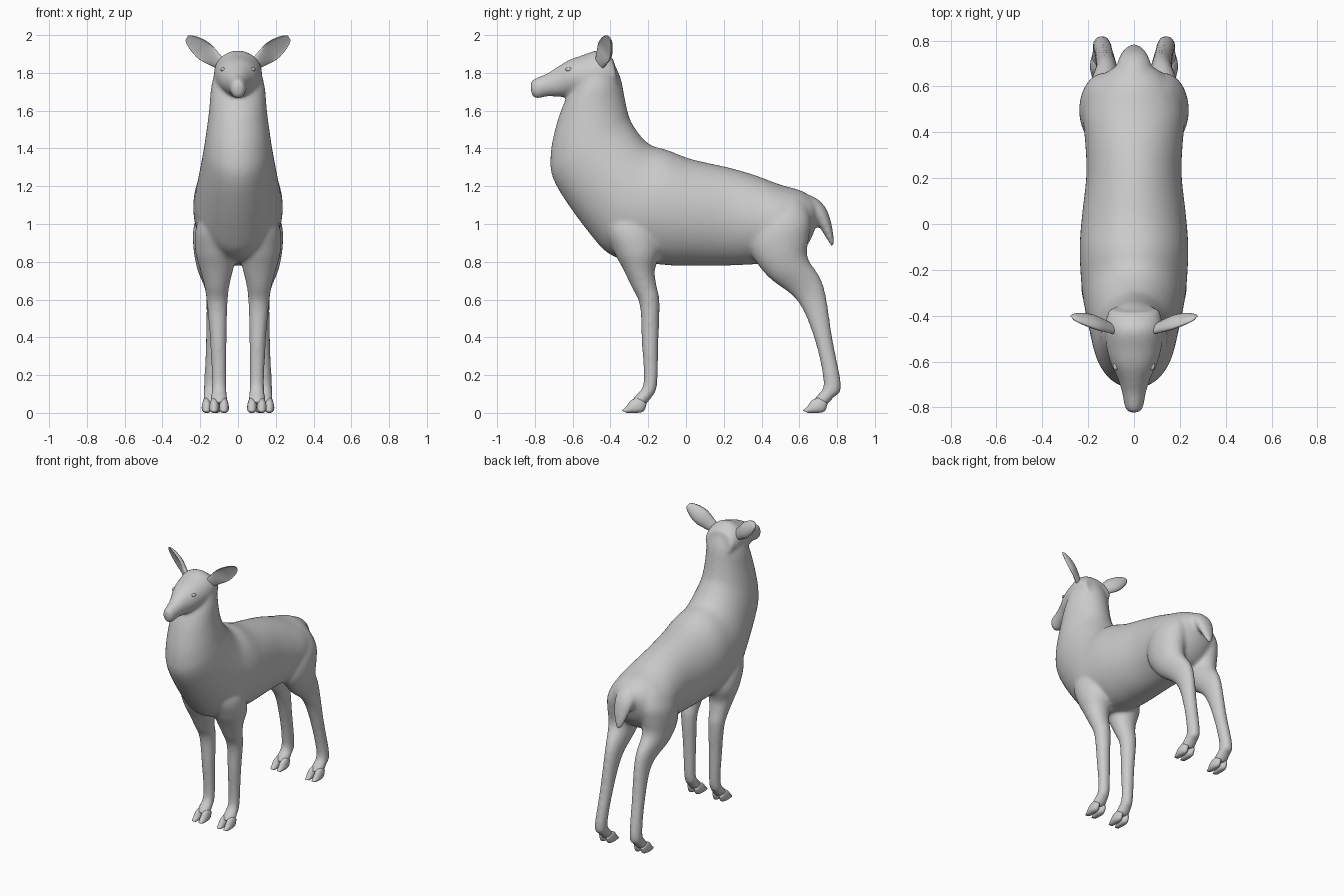
import bpy, bmesh, math
from mathutils import Vector

grey = bpy.data.materials.new("plain grey")
grey.diffuse_color = (0.6, 0.6, 0.6, 1)


def spline(rows, steps):
    """Catmull-Rom interpolation of section rows."""
    out = []
    n = len(rows)
    for i in range(n - 1):
        a, b, c, d = rows[max(i - 1, 0)], rows[i], rows[i + 1], rows[min(i + 2, n - 1)]
        for k in range(steps):
            t = k / steps
            out.append([0.5 * (2 * q + (r - p) * t + (2 * p - 5 * q + 4 * r - s) * t * t
                               + (3 * q - p - 3 * r + s) * t ** 3) for p, q, r, s in zip(a, b, c, d)])
    out.append(list(rows[-1]))
    return out


def skin(bm, rings):
    """Closed tube through rings of points."""
    vs = [[bm.verts.new(p) for p in r] for r in rings]
    n = len(vs[0])
    for a, b in zip(vs, vs[1:]):
        for i in range(n):
            bm.faces.new((a[i], a[(i + 1) % n], b[(i + 1) % n], b[i]))
    for r in (vs[0], vs[-1]):
        bm.faces.new(r)


def loft(bm, rows, side=1, dx=0, dy=0, steps=5, n=56):
    """Rows: y,z of one outline point, y,z of the opposite one, centre x, half width."""
    rings = []
    for y1, z1, y2, z2, cx, w in spline(rows, steps):
        ring = []
        for i in range(n):
            a = 2 * math.pi * i / n
            c, s = math.cos(a), math.sin(a)
            ring.append((side * (cx + dx + w * s), (y1 + y2) / 2 + (y1 - y2) / 2 * c + dy,
                         (z1 + z2) / 2 + (z1 - z2) / 2 * c))
        rings.append(ring)
    skin(bm, rings)


def finish(bm, name):
    bmesh.ops.recalc_face_normals(bm, faces=bm.faces)
    me = bpy.data.meshes.new(name)
    bm.to_mesh(me)
    bm.free()
    me.materials.append(grey)
    for p in me.polygons:
        p.use_smooth = True
    ob = bpy.data.objects.new(name, me)
    bpy.context.collection.objects.link(ob)
    return ob


# torso and neck: back point, belly or throat point, centre, half width
torso = [(.705, 1.115, .685, .98, 0, .06), (.665, 1.145, .65, .90, 0, .125),
         (.60, 1.18, .575, .82, 0, .188), (.50, 1.208, .47, .795, 0, .222),
         (.36, 1.26, .33, .785, 0, .212), (.22, 1.30, .20, .78, 0, .208),
         (.03, 1.343, .02, .78, 0, .228), (-.10, 1.392, -.13, .785, 0, .237),
         (-.18, 1.415, -.375, .825, 0, .228), (-.235, 1.46, -.51, .95, 0, .212),
         (-.29, 1.54, -.69, 1.21, 0, .183), (-.31, 1.60, -.717, 1.36, 0, .168),
         (-.325, 1.67, -.685, 1.53, 0, .153), (-.345, 1.77, -.635, 1.665, 0, .143),
         (-.385, 1.86, -.60, 1.72, 0, .125)]
# head from nose to skull
head = [(-.825, 1.752, -.82, 1.69, 0, .025), (-.803, 1.77, -.795, 1.662, 0, .04),
        (-.74, 1.795, -.735, 1.675, 0, .052), (-.68, 1.832, -.67, 1.672, 0, .071),
        (-.62, 1.868, -.61, 1.675, 0, .099), (-.55, 1.893, -.53, 1.67, 0, .12),
        (-.46, 1.919, -.43, 1.68, 0, .127), (-.385, 1.875, -.355, 1.72, 0, .108)]
tail = [(.60, 1.17, .60, 1.08, 0, .07), (.69, 1.137, .655, 1.02, 0, .075),
        (.747, 1.073, .69, 1.005, 0, .068), (.777, .97, .718, .965, 0, .05),
        (.785, .885, .77, .88, 0, .02)]
hind_leg = [(.45, 1.16, .58, 1.16, .08, .05), (.38, 1.08, .635, 1.10, .10, .09),
            (.345, .98, .66, 1.01, .125, .108), (.345, .85, .65, .92, .135, .102),
            (.435, .72, .645, .82, .135, .082), (.59, .592, .728, .675, .12, .05),
            (.68, .39, .776, .39, .128, .042), (.728, .16, .822, .14, .14, .04),
            (.692, .09, .785, .085, .14, .044), (.665, .055, .745, .04, .14, .046)]
front_leg = [(-.36, 1.15, -.20, 1.15, .08, .06), (-.43, 1.0, -.15, .98, .11, .11),
             (-.385, .86, -.135, .86, .115, .112), (-.335, .765, -.165, .755, .113, .088),
             (-.29, .67, -.155, .67, .112, .066), (-.245, .57, -.14, .59, .11, .055),
             (-.235, .38, -.145, .38, .104, .044), (-.225, .16, -.153, .145, .10, .039),
             (-.27, .09, -.18, .085, .10, .044), (-.295, .055, -.215, .04, .10, .046)]

# body: all parts fused into one smooth skin
bm = bmesh.new()
for rows in (torso, head, tail):
    loft(bm, rows)
for side in (1, -1):
    loft(bm, hind_leg, side)
    loft(bm, front_leg, side)
body = finish(bm, "body")
m = body.modifiers.new("fuse", 'REMESH')
m.mode = 'VOXEL'
m.voxel_size = 0.011
m.use_smooth_shade = True
m = body.modifiers.new("soften", 'SMOOTH')
m.factor = 0.5
m.iterations = 12

# cloven hooves: two splayed toes on each foot
toe = [(.70, .08, .75, .05, 0, .018), (.665, .065, .735, .01, 0, .025),
       (.645, .038, .70, 0, 0, .025), (.618, .012, .645, 0, 0, .014)]
for name, cx, dy in (("hind_hooves", .14, 0), ("front_hooves", .10, -.958)):
    bm = bmesh.new()
    for side in (1, -1):
        for off in (-.026, .026):
            loft(bm, toe, side, cx + off, dy, 3, 16)
    for v in bm.verts:
        v.co.z = max(v.co.z, 0)
    finish(bm, name)

# ears: cupped leaves, position along axis against half width
bm = bmesh.new()
base, tip = Vector((.09, -.46, 1.845)), Vector((.272, -.41, 1.985))
axis = (tip - base).normalized()
across = Vector((-.42, -.48, .68))
across = (across - axis * across.dot(axis)).normalized()
face = axis.cross(across)
for side in (1, -1):
    rings = []
    for t, w in spline([(0, .034), (.25, .048), (.5, .058), (.75, .048), (.93, .03), (1, .015)], 3):
        ring = []
        for i in range(20):
            a = 2 * math.pi * i / 20
            s, c = math.sin(a), math.cos(a)
            depth = w * (.62 * s if s < 0 else s * (.45 - .55 * min(t * 2, 1)))
            p = base.lerp(tip, t) + across * w * c + face * depth
            ring.append((side * p.x, p.y, p.z))
        rings.append(ring)
    skin(bm, rings)
finish(bm, "ears")

# eyes, sunk into the head
bm = bmesh.new()
for side in (1, -1):
    r = bmesh.ops.create_uvsphere(bm, u_segments=16, v_segments=10, radius=.018)
    for v in r["verts"]:
        v.co = Vector((side * .079 + v.co.x * .7, -.62 + v.co.y, 1.818 + v.co.z * .6))
finish(bm, "eyes")
